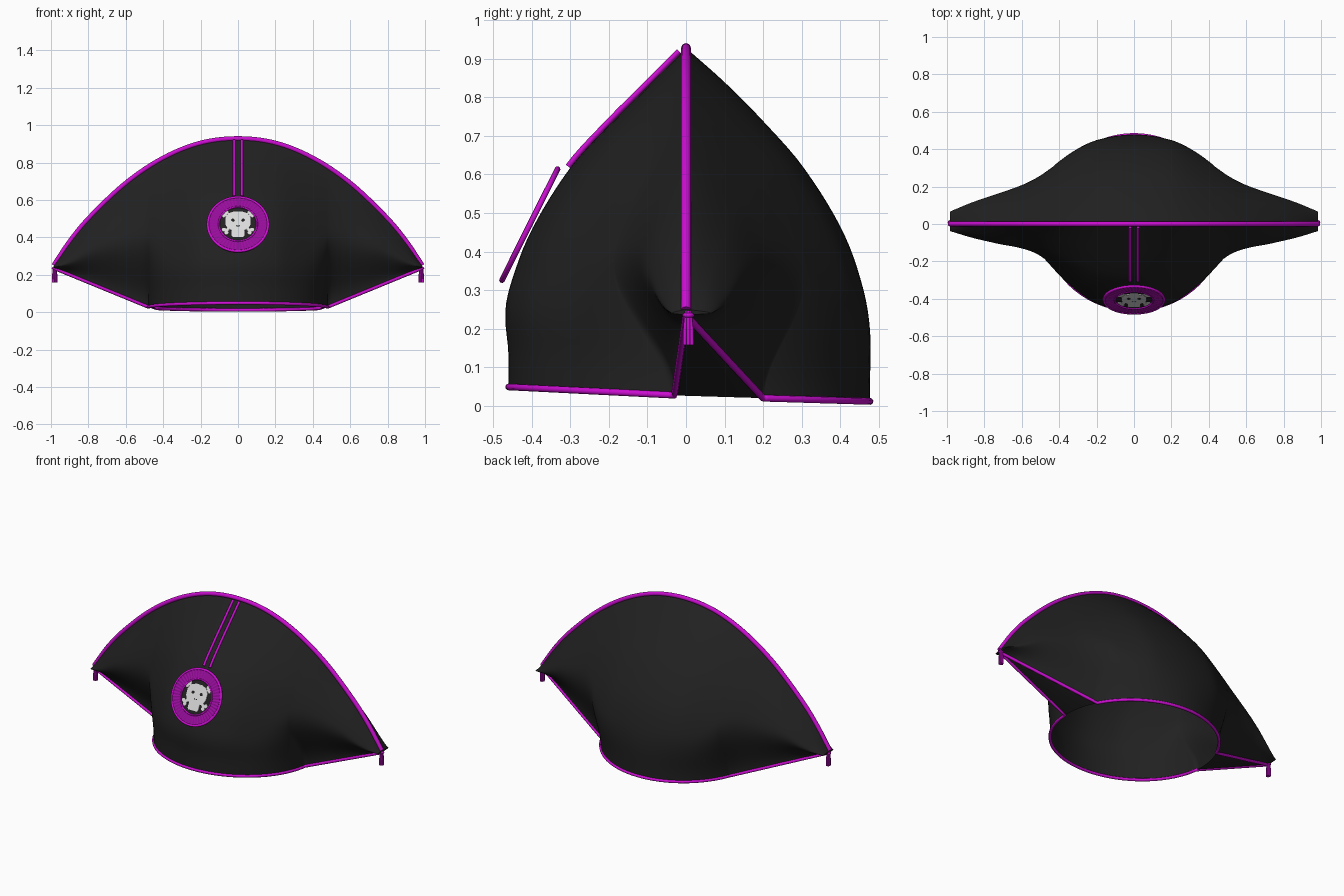
import bpy, math
from mathutils import Matrix, Vector

if "Cube" in bpy.data.objects:
    bpy.data.objects.remove(bpy.data.objects["Cube"])


def material(name, rgb):
    m = bpy.data.materials.new(name)
    m.diffuse_color = (*rgb, 1)
    m.use_nodes = True
    m.node_tree.nodes["Principled BSDF"].inputs["Base Color"].default_value = m.diffuse_color
    return m


BLACK = material("black felt", (0.015, 0.015, 0.015))
MAGENTA = material("magenta trim", (0.6, 0.004, 0.64))
PURPLE = material("dark purple pleats", (0.32, 0.004, 0.34))
BONE = material("bone white", (0.7, 0.7, 0.7))


def mesh_object(name, verts, faces, mat, matrix=None, smooth=False):
    me = bpy.data.meshes.new(name)
    me.from_pydata([tuple(v) for v in verts], [], faces)
    me.materials.append(mat)
    ob = bpy.data.objects.new(name, me)
    bpy.context.collection.objects.link(ob)
    if matrix:
        me.transform(matrix)
    for p in me.polygons:
        p.use_smooth = smooth
    return ob


def tube(name, pts, r, mat, cyclic=False, matrix=None):
    cu = bpy.data.curves.new(name, 'CURVE')
    cu.dimensions = '3D'
    cu.bevel_depth, cu.bevel_resolution, cu.use_fill_caps = r, 2, True
    sp = cu.splines.new('POLY')
    sp.points.add(len(pts) - 1)
    for p, co in zip(sp.points, pts):
        co = matrix @ Vector(co) if matrix else co
        p.co = (*co, 1)
    sp.use_cyclic_u = cyclic
    sp.use_smooth = True
    cu.materials.append(mat)
    ob = bpy.data.objects.new(name, cu)
    bpy.context.collection.objects.link(ob)
    bpy.ops.object.select_all(action='DESELECT')
    ob.select_set(True)
    bpy.context.view_layer.objects.active = ob
    bpy.ops.object.convert(target='MESH')
    return ob


def smooth_table(table, x):
    """Cubic interpolation through (x, value) pairs."""
    n = len(table)
    x = min(max(x, table[0][0]), table[-1][0])
    i = max(k for k in range(n - 1) if table[k][0] <= x)

    def slope(k):
        a, b = table[max(k - 1, 0)], table[min(k + 1, n - 1)]
        return (b[1] - a[1]) / (b[0] - a[0])
    (x0, y0), (x1, y1) = table[i], table[i + 1]
    h = x1 - x0
    t = (x - x0) / h
    return (y0 * (1 + 2 * t) * (1 - t) ** 2 + y1 * t * t * (3 - 2 * t)
            + h * slope(i) * t * (1 - t) ** 2 + h * slope(i + 1) * t * t * (t - 1))


TIP, TIP_Z, RIM_A = 0.985, 0.235, 0.48
CREST = [(-.2, .904), (0, .928), (.2, .904), (.4, .824), (.6, .69), (.8, .5), (.9, .378), (TIP, .25)]

# per side: direction, rim depth, side junction y, bulge width by x, section profile
FRONT = dict(s=-1, b=.46, yj=.03,
             w=[(-.2, .43), (0, .475), (.2, .43), (.3, .365), (.4, .28), (.5, .2), (.6, .155), (.75, .12), (TIP, .04)],
             p=[(0, 0), (.114, .21), (.227, .42), (.352, .63), (.534, .84), (.68, .947), (.807, 1), (.92, .97), (1, .965)])
BACK = dict(s=1, b=.477, yj=.2,
            w=[(-.2, .462), (0, .482), (.2, .462), (.3, .42), (.4, .355), (.5, .285), (.6, .23), (.8, .155), (TIP, .07)],
            p=[(0, 0), (.098, .21), (.208, .417), (.333, .625), (.508, .833), (.656, .94), (.798, .99), (.907, 1), (1, .99)])


def rim_z(y):
    return .026 - (.05 if y < 0 else .03) * y


def ease(t):
    t = min(max(t, 0), 1)
    return t * t * (3 - 2 * t)


def junction_x(side):
    return RIM_A * math.sqrt(1 - (side['yj'] / side['b']) ** 2)


def surface(side, x, q):
    """Point on a hat half: q runs from the crest (0) to the lower edge (1)."""
    ax, xj, s = abs(x), junction_x(side), side['s']
    if ax <= xj:
        yb = side['b'] * math.sqrt(1 - (ax / RIM_A) ** 2)
        zb = rim_z(s * yb)
    else:
        t = (ax - xj) / (TIP - xj)
        yb = side['yj'] * (1 - t)
        zb = rim_z(s * side['yj']) * (1 - t) + TIP_Z * t
    top = smooth_table(CREST, ax)
    # the flaps tuck in more gently than the crown
    flap = ease((ax - .3) / .25) * (1 - ease((ax - .75) / .23))
    start = .65 - .22 * flap
    e = ease((q - start) / (1 - start))
    width = smooth_table(side['w'], ax) * (1 + .08 * flap)
    y = width * smooth_table(side['p'], q) * (1 - e) + yb * e
    return Vector((x, s * y, top + (zb - top) * q))


# hat halves with trim along each lower edge
Q = 32
for name, side in (("front", FRONT), ("back", BACK)):
    xj = junction_x(side)
    half = [xj * math.sin(i / 20 * math.pi / 2) for i in range(21)]
    half += [xj + (TIP - xj) * i / 20 for i in range(1, 21)]
    xs = [-x for x in half[:0:-1]] + half
    verts = [surface(side, x, k / Q) for x in xs for k in range(Q + 1)]
    faces = []
    for i in range(len(xs) - 1):
        for k in range(Q):
            a = i * (Q + 1) + k
            f = (a, a + 1, a + Q + 2, a + Q + 1)
            faces.append(f if side['s'] < 0 else f[::-1])
    mesh_object(name + "_hat_half", verts, faces, BLACK, smooth=True)
    tube(name + "_edge_trim", [surface(side, x, 1) for x in xs], .009, MAGENTA)

# crest trim over the ridge
tube("crest_trim", [(x, 0, smooth_table(CREST, abs(x)))
                    for x in (-TIP + 2 * TIP * i / 64 for i in range(65))], .013, MAGENTA)

# underside panels, end caps and tassels at both tips
a0 = -math.asin(FRONT['yj'] / FRONT['b'])
a1 = math.asin(BACK['yj'] / BACK['b'])
for sx, label in ((-1, "left"), (1, "right")):
    N = 8
    verts = []
    for i in range(N + 1):
        a = a0 + (a1 - a0) * i / N
        y = math.sin(a) * (BACK['b'] if a > 0 else FRONT['b'])
        verts.append((sx * RIM_A * math.cos(a), y, rim_z(y)))
    verts.append((sx * TIP, 0, TIP_Z))
    faces = [(i, N + 1, i + 1) if sx > 0 else (i + 1, N + 1, i) for i in range(N)]
    mesh_object(label + "_flap_underside", verts, faces, BLACK)

    verts = [surface(side, sx * TIP, k / Q) for k in range(Q + 1) for side in (FRONT, BACK)]
    faces = [(2 * k, 2 * k + 2, 2 * k + 3, 2 * k + 1)[::sx] for k in range(Q)]
    mesh_object(label + "_tip_cap", verts, faces, BLACK)

    cx, cy = sx * .98, .006
    tube(label + "_tassel_knot", [(cx + .01 * math.cos(k * math.pi / 6), cy + .01 * math.sin(k * math.pi / 6), .235)
                                  for k in range(12)], .006, MAGENTA, cyclic=True)
    for k in range(6):
        c, s = math.cos(k * math.pi / 3), math.sin(k * math.pi / 3)
        tube(f"{label}_tassel_strand_{k + 1}", [(cx + .004 * c, cy + .005 * s, .245),
                                                (cx + .009 * c, cy + .01 * s, .2),
                                                (cx + .01 * c, cy + .011 * s, .158)], .005, MAGENTA)

# twin cords from the crest to the badge
for sx, label in ((-1, "left"), (1, "right")):
    pts = [surface(FRONT, sx * .021, .015 + .34 * i / 12) + Vector((0, -.005, .005)) for i in range(13)]
    tube(label + "_cord", pts, .0075, MAGENTA)

# badge frame: local x across, y up the slope, z outwards
up = Vector((0, .15, .3)).normalized()
out = Vector((0, -.3, .15)).normalized()
BADGE = Matrix(((1, up.x, out.x, 0), (0, up.y, out.y, -.405), (0, up.z, out.z, .47), (0, 0, 0, 1)))


def circle(r, n, z=0.0, cx=0.0, cy=0.0):
    return [(cx + r * math.cos(2 * math.pi * i / n), cy + r * math.sin(2 * math.pi * i / n), z) for i in range(n)]


def plate(name, outline, z0, z1, mat):
    n = len(outline)
    verts = [(p[0], p[1], z) for z in (z0, z1) for p in outline]
    faces = [tuple(range(n))[::-1], tuple(range(n, 2 * n))]
    faces += [(i, (i + 1) % n, n + (i + 1) % n, n + i) for i in range(n)]
    return mesh_object(name, verts, faces, mat, BADGE)


plate("badge_disc", circle(.16, 48), -.005, .001, BLACK)

# pleated ribbon ring
N = 96
verts = []
for i in range(N):
    a = 2 * math.pi * i / N
    h = .0055 if i % 2 else .003
    verts += [(r * math.cos(a), r * math.sin(a), h) for r in (.1, .162)]
faces = [(2 * i, 2 * i + 1, (2 * i + 3) % (2 * N), (2 * i + 2) % (2 * N)) for i in range(N)]
mesh_object("pleated_ring", verts, faces, PURPLE, BADGE)
tube("badge_outer_ring", circle(.161, 64), .0075, MAGENTA, True, BADGE)
tube("badge_inner_ring", circle(.102, 48, .003), .005, MAGENTA, True, BADGE)

# skull and crossed bones
for s, label in ((1, "rising"), (-1, "falling")):
    d = Vector((.8 * s, .6)).normalized()
    n = Vector((-d.y, d.x))
    c = Vector((0, .008))
    plate(label + "_bone", [c + d * a * .09 + n * b * .009 for a, b in ((-1, -1), (1, -1), (1, 1), (-1, 1))],
          .001, .004, BONE)
    for e in (-1, 1):
        for k in (-1, 1):
            p = c + d * e * .086 + n * k * .011
            plate(f"{label}_bone_knob_{e}_{k}", circle(.012, 10, 0, p.x, p.y), .001, .0045, BONE)
right = [(.03, -.078), (.036, -.07), (.036, -.038), (.056, -.028), (.068, 0), (.068, .035), (.052, .062), (.02, .074)]
plate("skull", right + [(-x, y) for x, y in right[::-1]], .001, .006, BONE)
for sx, label in ((-1, "left"), (1, "right")):
    plate(label + "_eye", circle(.009, 12, 0, sx * .028, .022), .006, .007, BLACK)
    plate(label + "_nostril", circle(.004, 8, 0, sx * .006, -.012), .006, .007, BLACK)
